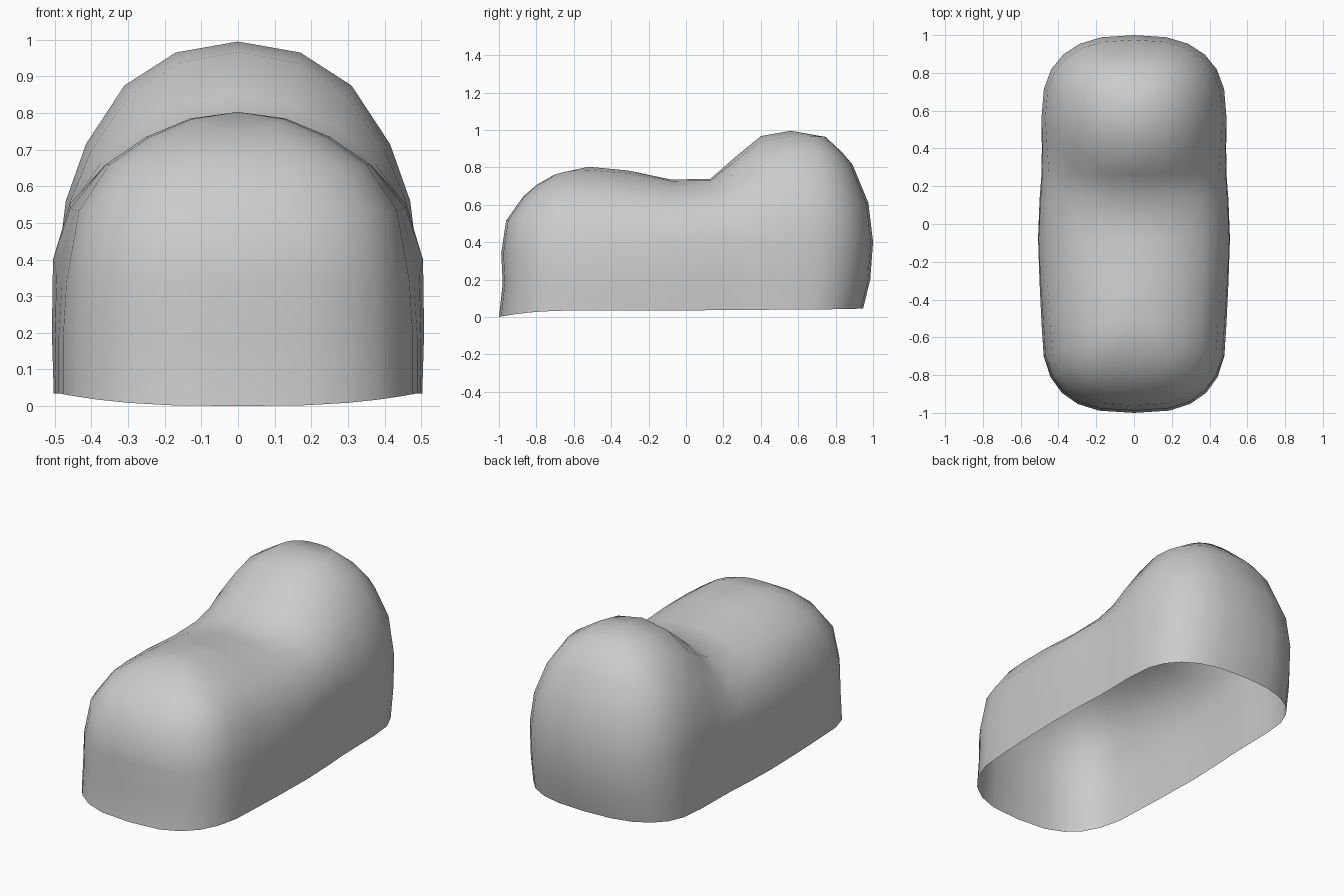
import bpy, bmesh
from math import sin, cos, pi

# Half arches (x, z) from ridge to rim at stations along y
ARCHES = [
    (-0.52, [(0, .803), (.13, .785), (.25, .735), (.36, .66), (.445, .535), (.48, .34), (.49, .18), (.49, .035)]),
    (-0.31, [(0, .783), (.13, .768), (.25, .722), (.365, .655), (.458, .54), (.495, .36), (.5, .19), (.498, .035)]),
    (-0.08, [(0, .735), (.13, .727), (.25, .697), (.365, .64), (.46, .55), (.505, .40), (.508, .20), (.503, .035)]),
    (0.13, [(0, .738), (.13, .73), (.25, .703), (.365, .645), (.455, .555), (.495, .42), (.5, .21), (.498, .036)]),
    (0.26, [(0, .852), (.14, .83), (.265, .765), (.37, .67), (.45, .555), (.486, .42), (.49, .21), (.49, .037)]),
    (0.40, [(0, .967), (.16, .937), (.295, .85), (.4, .70), (.46, .555), (.485, .40), (.488, .21), (.488, .038)]),
    (0.56, [(0, .995), (.17, .965), (.31, .875), (.415, .715), (.47, .56), (.49, .40), (.49, .21), (.488, .04)]),
]
# End profiles (y, z) from pole to rim
TOE = [(-.52, .803), (-.71, .757), (-.80, .705), (-.87, .645), (-.962, .515), (-.988, .34), (-.98, .18), (-1, 0)]
HEEL = [(.56, .995), (.745, .963), (.835, .88), (.89, .815), (.975, .61), (1, .40), (.985, .20), (.947, .045)]
STEPS = 6


def cap(arch, profile, e):
    """Columns sweeping from the side arch round to the end profile."""
    y0, pts = arch
    cols = []
    for i in range(1, STEPS + 1):
        t = i / STEPS * pi / 2
        c, s = max(cos(t), 0), sin(t)
        if i == STEPS:
            c = 0
        cols.append([(x * c ** e, y0 + (y - y0) * s ** e, z + (zp - z) * s ** 2)
                     for (x, z), (y, zp) in zip(pts, profile)])
    return cols


# Columns of the right half, from toe tip to heel tip
columns = cap(ARCHES[0], TOE, 0.72)[::-1]
columns += [[(x, y, z) for x, z in pts] for y, pts in ARCHES]
columns += cap(ARCHES[-1], HEEL, 0.77)

bm = bmesh.new()
grid = [[bm.verts.new(p) for p in col] for col in columns]
for a, b in zip(grid, grid[1:]):
    for k in range(len(a) - 1):
        bm.faces.new((a[k], a[k + 1], b[k + 1], b[k]))
bmesh.ops.remove_doubles(bm, verts=bm.verts, dist=0.0005)
for f in bm.faces:
    f.smooth = True

# Open-bottomed shell, mirrored across x
mesh = bpy.data.meshes.new("shell")
bm.to_mesh(mesh)
bm.free()
shell = bpy.data.objects.new("shell", mesh)
bpy.context.collection.objects.link(shell)
mirror = shell.modifiers.new("mirror", 'MIRROR')
mirror.use_clip = True
mirror.merge_threshold = 0.001
